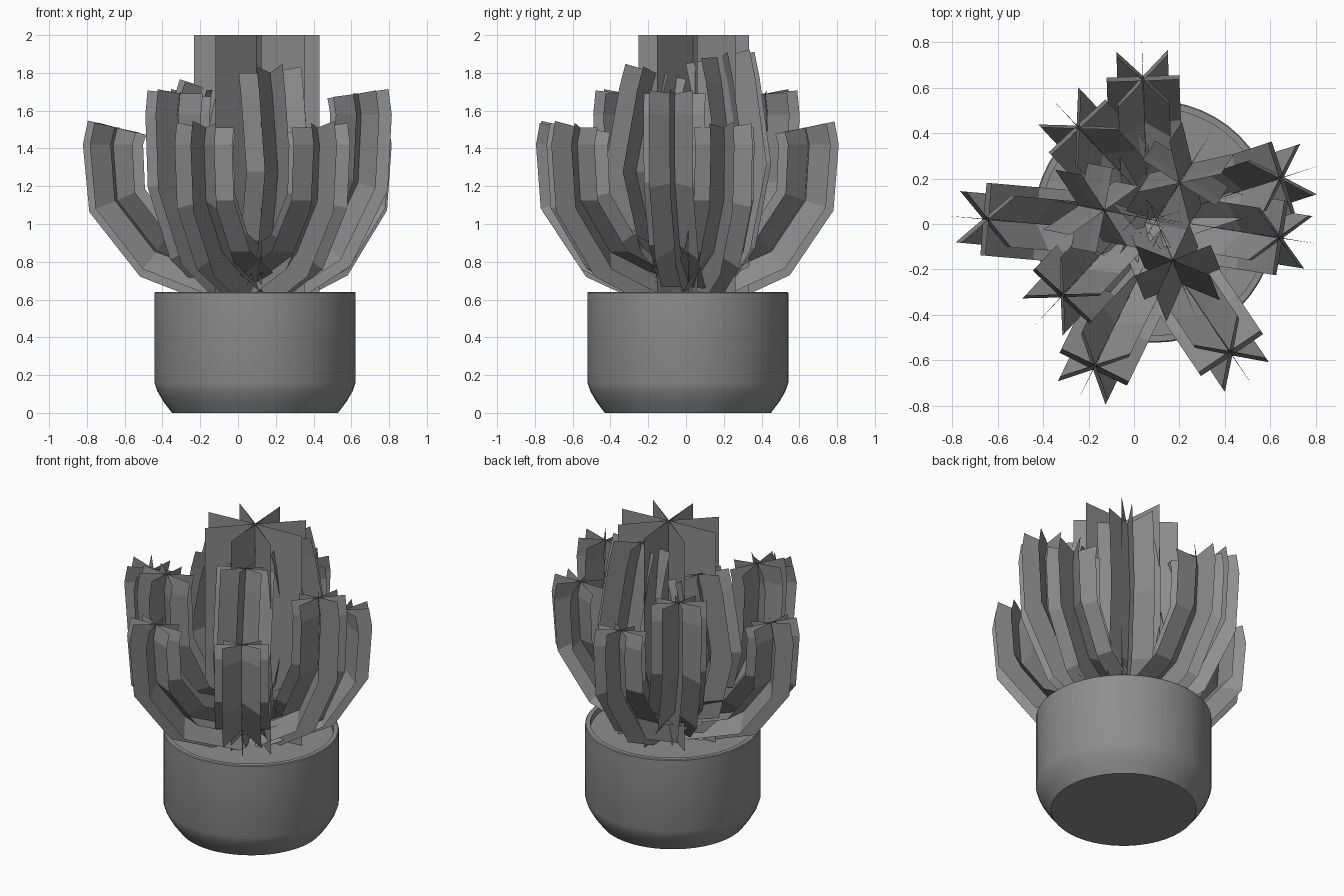
import bpy, bmesh, math
from math import sin, cos, pi, radians
from mathutils import Vector

cube = bpy.data.objects.get("Cube")
if cube:
    bpy.data.objects.remove(cube, do_unlink=True)

grey = bpy.data.materials.new("mid grey")
grey.use_nodes = True
colour = (0.27, 0.27, 0.27, 1)
grey.diffuse_color = colour
grey.node_tree.nodes["Principled BSDF"].inputs["Base Color"].default_value = colour

CENTRE = Vector((0.09, 0.01, 0))


def loft(name, rings, cap_start=False, cap_end=False):
    """Join closed rings of points into one skin."""
    bm = bmesh.new()
    loops = [[bm.verts.new(p) for p in ring] for ring in rings]
    n = len(loops[0])
    for a, b in zip(loops, loops[1:]):
        for i in range(n):
            j = (i + 1) % n
            bm.faces.new((a[i], a[j], b[j], b[i]))
    if cap_start:
        bm.faces.new(loops[0][::-1])
    if cap_end:
        bm.faces.new(loops[-1])
    mesh = bpy.data.meshes.new(name)
    bm.to_mesh(mesh)
    bm.free()
    mesh.materials.append(grey)
    obj = bpy.data.objects.new(name, mesh)
    bpy.context.collection.objects.link(obj)
    return obj


def star(centre, u, v, tip, valley, roll=0, points=8):
    """Ring of thin ribs in the plane of u and v."""
    ring = []
    for i in range(points * 2):
        a = roll + pi * i / points
        r = valley if i % 2 else tip
        ring.append(centre + r * (cos(a) * u + sin(a) * v))
    return ring


# Pot: turned wall, rim and soil
profile = [(0.44, 0), (0.485, 0.06), (0.517, 0.115), (0.532, 0.16), (0.532, 0.635),
           (0.527, 0.64), (0.50, 0.64), (0.50, 0.60)]
pot = loft("pot", [[CENTRE + Vector((r * cos(pi * i / 24), r * sin(pi * i / 24), z))
                    for i in range(48)] for r, z in profile], True, True)
bpy.context.view_layer.objects.active = pot
pot.select_set(True)
bpy.ops.object.shade_smooth_by_angle(angle=radians(35))
pot.select_set(False)

# Straight central column, open at the top
X, Y = Vector((1, 0, 0)), Vector((0, 0.88, 0))
loft("central_column", [star(Vector((0.10, 0.04, z)), X, Y, 0.333, 0.01, radians(4))
                        for z in (0.6, 2.0)])


def stem(name, x, y, heading, top, bulge, width):
    """Ribbed stem that swings out of the soil and up to an open end."""
    tip = Vector((x, y, 0))
    out = Vector((cos(radians(heading)), sin(radians(heading)), 0))
    side = Vector((-out.y, out.x, 0))
    reach = (tip - CENTRE).length
    base = 0.69
    path = [(0.12, 0), (0.71 * bulge, 0.2), (1.0 * bulge, 0.53),
            (1.03 + 0.25 * (bulge - 1), 0.89), (1, 1)]
    pts = [tip + out * (reach * (u - 1)) + Vector((0, 0, base + (top - base) * t))
           for u, t in path]
    rings = []
    for i, p in enumerate(pts):
        a, b = pts[max(i - 1, 0)], pts[min(i + 1, len(pts) - 1)]
        along = (b - a).normalized()
        rings.append(star(p, side.cross(along), side, width, 0.004))
    loft(name, rings)


# Outer ring of stems, then the inner, taller and thicker ones
stems = [(-0.64, 0.02, 175, 1.51, 1, 0.16), (-0.17, -0.62, 244, 1.51, 1, 0.165),
         (0.42, -0.56, -56, 1.51, 1, 0.165), (0.64, 0.20, 18, 1.51, 1, 0.165),
         (0.04, 0.63, 92, 1.51, 1, 0.16), (0.635, -0.06, -9, 1.69, 1, 0.165),
         (-0.24, 0.42, 133, 1.69, 1, 0.17), (-0.31, -0.31, 227, 1.69, 1, 0.17),
         (-0.13, 0.06, 169, 1.71, 1.5, 0.19), (0.20, 0.18, 58, 1.88, 1.5, 0.19),
         (0.17, -0.16, -68, 1.80, 1.6, 0.18)]
for number, data in enumerate(stems, 1):
    stem(f"stem_{number}", *data)
